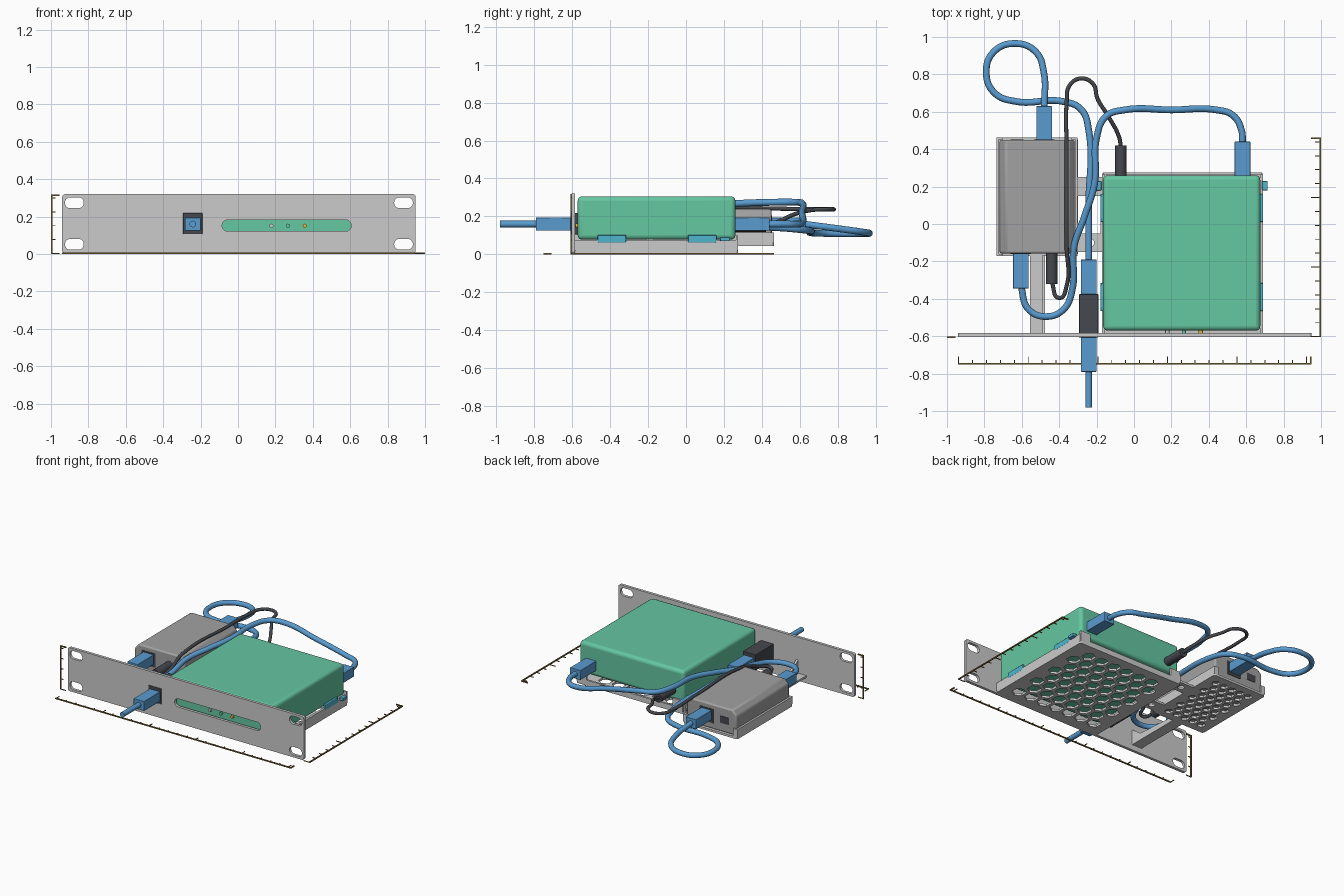
import bpy, math
from math import pi, cos, sin

if "Cube" in bpy.data.objects:
    bpy.data.objects.remove(bpy.data.objects["Cube"])


def mat(name, r, g, b):
    m = bpy.data.materials.new(name)
    m.diffuse_color = (r, g, b, 1)
    m.use_nodes = True
    m.node_tree.nodes["Principled BSDF"].inputs["Base Color"].default_value = m.diffuse_color
    return m


GREEN = mat("green", 0.13, 0.57, 0.36)
BLUE = mat("blue", 0.10, 0.33, 0.63)
DARK = mat("dark", 0.06, 0.065, 0.075)
CYAN = mat("cyan", 0.08, 0.46, 0.62)
OCHRE = mat("ochre", 0.22, 0.15, 0.04)
GREY = mat("case_grey", 0.36, 0.36, 0.36)
AMBER = mat("amber", 0.8, 0.45, 0.05)


def finish(o, m, angle=30):
    if m:
        o.data.materials.append(m)
    bpy.ops.object.select_all(action='DESELECT')
    o.select_set(True)
    bpy.context.view_layer.objects.active = o
    if o.type == 'CURVE':
        bpy.ops.object.convert(target='MESH')
        o = bpy.context.object
    bpy.ops.object.shade_smooth_by_angle(angle=math.radians(angle))
    return o


def mesh(name, verts, faces, m=None, bevel=0, seg=2):
    me = bpy.data.meshes.new(name)
    me.from_pydata(verts, [], faces)
    o = bpy.data.objects.new(name, me)
    bpy.context.collection.objects.link(o)
    if bevel:
        b = o.modifiers.new("bevel", 'BEVEL')
        b.width, b.segments = bevel, seg
    return finish(o, m)


def box(name, x0, x1, y0, y1, z0, z1, m=None, bevel=0, seg=2):
    v = [(x, y, z) for x in (x0, x1) for y in (y0, y1) for z in (z0, z1)]
    f = [(0, 1, 3, 2), (4, 6, 7, 5), (0, 4, 5, 1), (2, 3, 7, 6), (0, 2, 6, 4), (1, 5, 7, 3)]
    return mesh(name, v, f, m, bevel, seg)


def prism(name, pts, a, b, to3d, m=None, bevel=0):
    """Extrude a 2D profile from a to b; to3d places (u, v, depth)."""
    n = len(pts)
    v = [to3d(u, w, d) for d in (a, b) for u, w in pts]
    f = [tuple(range(n))[::-1], tuple(range(n, 2 * n))]
    f += [(i, (i + 1) % n, n + (i + 1) % n, n + i) for i in range(n)]
    return mesh(name, v, f, m, bevel)


def rod(name, x, y0, y1, z, r, m):
    pts = [(x + r * cos(k * pi / 12), z + r * sin(k * pi / 12)) for k in range(24)]
    return prism(name, pts, y0, y1, lambda u, w, d: (u, d, w), m)


def rrect(x0, x1, y0, y1, r, n=8):
    pts = []
    for cx, cy, a in ((x1 - r, y1 - r, 0), (x0 + r, y1 - r, 1), (x0 + r, y0 + r, 2), (x1 - r, y0 + r, 3)):
        pts += [(cx + r * cos((a + k / n) * pi / 2), cy + r * sin((a + k / n) * pi / 2)) for k in range(n + 1)]
    return pts


def plate(name, outlines, thick, loc, rot=(0, 0, 0), m=None):
    """Flat sheet: first outline is the rim, the others are holes."""
    c = bpy.data.curves.new(name, 'CURVE')
    c.dimensions, c.fill_mode, c.extrude = '2D', 'BOTH', thick / 2
    for pts in outlines:
        s = c.splines.new('POLY')
        s.points.add(len(pts) - 1)
        for p, (x, y) in zip(s.points, pts):
            p.co = (x, y, 0, 1)
        s.use_cyclic_u = True
    o = bpy.data.objects.new(name, c)
    o.location, o.rotation_euler = loc, rot
    bpy.context.collection.objects.link(o)
    return finish(o, m)


def cable(name, pts, r, m):
    c = bpy.data.curves.new(name, 'CURVE')
    c.dimensions, c.bevel_depth, c.bevel_resolution = '3D', r, 4
    c.resolution_u, c.use_fill_caps = 12, True
    s = c.splines.new('BEZIER')
    s.bezier_points.add(len(pts) - 1)
    for p, co in zip(s.bezier_points, pts):
        p.co = co
        p.handle_left_type = p.handle_right_type = 'AUTO'
    o = bpy.data.objects.new(name, c)
    bpy.context.collection.objects.link(o)
    return finish(o, m, 50)


def hexes(x0, x1, y0, y1, pitch, wall):
    """Honeycomb hole outlines that fit within the rectangle."""
    r, out, row = (pitch - wall) / math.sqrt(3), [], 0
    y = y0 + r
    while y <= y1 - r + 1e-4:
        x = x0 + pitch / 2 * (1 + row % 2)
        while x <= x1 - pitch / 2 + 1e-4:
            out.append([(x + r * sin(k * pi / 3), y + r * cos(k * pi / 3)) for k in range(6)])
            x += pitch
        y += pitch * math.sqrt(3) / 2
        row += 1
    return out


# Front panel with mounting slots, jack opening and light slot
holes = [rrect(x - 0.05, x + 0.05, z - 0.029, z + 0.029, 0.028)
         for x in (-0.875, 0.885) for z in (0.052, 0.274)]
holes += [rrect(-0.294, -0.191, 0.106, 0.219, 0.001, 1), rrect(-0.085, 0.605, 0.122, 0.182, 0.0295)]
plate("front_panel", [rrect(-0.94, 0.95, 0.005, 0.32, 0.015)] + holes, 0.02, (0, -0.594, 0), (pi / 2, 0, 0))

# Large vented tray
plate("large_tray_base", [rrect(-0.17, 0.69, -0.585, 0.275, 0.015)]
      + hexes(-0.115, 0.635, -0.53, 0.225, 0.107, 0.024), 0.016, (0, 0, 0.013))
for side, x in (("left", -0.17), ("right", 0.674)):
    box("large_tray_wall_" + side, x, x + 0.016, -0.585, 0.27, 0.02, 0.077)
box("large_tray_rear_lip", -0.165, 0.685, 0.261, 0.275, 0.02, 0.045)
for x in (-0.165, 0.605):
    box("large_tray_rear_stop", x, x + 0.08, 0.262, 0.275, 0.02, 0.10)

# Green router box with clips and indicator lights
box("router_box", -0.165, 0.675, -0.57, 0.26, 0.078, 0.306, GREEN, 0.024, 4)
for y in (-0.465, 0.01):
    for x in (-0.18, 0.675):
        box("side_clip", x, x + 0.016, y, y + 0.15, 0.062, 0.103, CYAN, 0.004)
for x in (-0.205, 0.685):
    box("corner_tab", x, x + 0.03, 0.18, 0.23, 0.07, 0.092, CYAN, 0.003)
for x, m in ((0.178, None), (0.267, GREEN), (0.357, AMBER)):
    rod("indicator_light", x, -0.582, -0.565, 0.151, 0.011, m)

# Small vented tray with links to the large tray
plate("small_tray_base", [rrect(-0.735, -0.30, -0.172, 0.463, 0.015)]
      + hexes(-0.69, -0.345, -0.125, 0.42, 0.069, 0.018), 0.016, (0, 0, 0.053))
for x in (-0.735, -0.316):
    box("small_tray_side_wall", x, x + 0.014, -0.165, 0.458, 0.06, 0.115)
    for y in (-0.172, 0.451):
        x0 = x if x < -0.5 else x - 0.02
        box("small_tray_corner_stop", x0, x0 + 0.035, y, y + 0.012, 0.06, 0.115)
for y in (-0.10, 0.20):
    ring = [(-0.235 + 0.022 * cos(k * pi / 8), y + 0.022 * sin(k * pi / 8)) for k in range(16)]
    plate("tray_link", [rrect(-0.31, -0.165, y - 0.05, y + 0.05, 0.008), ring], 0.016, (0, 0, 0.05))
box("link_step", -0.18, -0.166, -0.15, 0.25, 0.02, 0.058)

# Support arm from panel to small tray
box("support_arm", -0.555, -0.475, -0.588, -0.168, 0.045, 0.06)
prism("support_rib", [(-0.588, 0.05), (-0.165, 0.05), (-0.165, 0.075), (-0.50, 0.095), (-0.588, 0.16)],
      -0.49, -0.475, lambda u, w, d: (d, u, w))

# Grey power injector with chamfered top and ports
prism("injector_case", [(-0.718, 0.061), (-0.318, 0.061), (-0.318, 0.205), (-0.35, 0.24),
                        (-0.686, 0.24), (-0.718, 0.205)], -0.158, 0.45,
      lambda u, w, d: (u, d, w), GREY, 0.01)
for x, y in ((-0.48, 0.446), (-0.605, -0.161)):
    box("injector_socket", x - 0.055, x + 0.055, y, y + 0.007, 0.105, 0.205, DARK)
box("injector_spare_port", -0.66, -0.59, 0.446, 0.453, 0.125, 0.175, DARK)

# Panel jack with rear boot
box("panel_jack", -0.294, -0.191, -0.607, -0.375, 0.106, 0.219, DARK, 0.003)

# Blue network plugs
for x, y0, y1 in ((-0.242, -0.79, -0.60), (-0.242, -0.38, -0.19), (-0.48, 0.445, 0.63),
                  (-0.605, -0.345, -0.157), (0.58, 0.255, 0.44)):
    box("network_plug", x - 0.042, x + 0.042, y0, y1, 0.125, 0.195, BLUE, 0.003)

# Network cables
R = 0.018
cable("incoming_cable", [(-0.242, -0.98, 0.16), (-0.242, -0.78, 0.16)], R, BLUE)
cable("looped_cable", [(-0.242, -0.20, 0.16), (-0.242, 0.1, 0.155), (-0.242, 0.50, 0.14),
                       (-0.283, 0.613, 0.13), (-0.38, 0.655, 0.125), (-0.63, 0.655, 0.115),
                       (-0.745, 0.70, 0.112), (-0.79, 0.81, 0.11), (-0.75, 0.92, 0.11),
                       (-0.635, 0.965, 0.112), (-0.525, 0.92, 0.12), (-0.482, 0.81, 0.135),
                       (-0.48, 0.62, 0.16)], R, BLUE)
cable("router_cable", [(0.58, 0.43, 0.16), (0.575, 0.50, 0.16), (0.53, 0.58, 0.16), (0.44, 0.61, 0.165),
                       (0.2, 0.61, 0.22), (-0.05, 0.61, 0.27), (-0.15, 0.575, 0.275),
                       (-0.20, 0.46, 0.275), (-0.21, 0.22, 0.265), (-0.265, 0.04, 0.245),
                       (-0.32, -0.12, 0.22), (-0.33, -0.35, 0.175), (-0.375, -0.455, 0.16),
                       (-0.47, -0.495, 0.155), (-0.565, -0.455, 0.157), (-0.605, -0.33, 0.16)], R, BLUE)

# Dark power lead with barrel plugs
rod("router_power_plug", -0.07, 0.255, 0.42, 0.15, 0.031, DARK)
rod("injector_power_plug", -0.44, -0.32, -0.155, 0.15, 0.031, DARK)
cable("power_lead", [(-0.07, 0.41, 0.15), (-0.08, 0.465, 0.165), (-0.14, 0.58, 0.215), (-0.195, 0.67, 0.235),
                     (-0.22, 0.75, 0.238), (-0.285, 0.778, 0.238), (-0.345, 0.74, 0.238),
                     (-0.36, 0.65, 0.238), (-0.36, 0.40, 0.243), (-0.36, -0.12, 0.243),
                     (-0.36, -0.33, 0.17), (-0.40, -0.395, 0.15), (-0.44, -0.31, 0.15)], 0.011, DARK)


# Measuring rulers: thin bars with ticks every tenth part and longer ones each fifth
def ruler(name, start, length, along, across):
    def bar(tag, at, size, axis, w=0.008):
        lo, hi = list(start), list(start)
        for k in range(3):
            hi[k] += w
        lo[along] += at
        hi[along] = lo[along] + w
        ends = sorted((start[axis] + (at if axis == along else 0), start[axis] + size))
        lo[axis], hi[axis] = ends
        box(name + tag, lo[0], hi[0], lo[1], hi[1], lo[2], hi[2], OCHRE)
    bar("_bar", 0, length, along)
    for k in range(int(length / 0.0744) + 1):
        bar("_tick", k * 0.0744, across[1] * (1 if k % 5 == 0 else 0.55), across[0], 0.005)
    bar("_end", length - 0.008, across[1], across[0])


ruler("width_ruler", (-0.94, -0.75, 0), 1.89, 0, (1, 0.042))
ruler("depth_ruler", (0.992, -0.605, 0), 1.067, 1, (0, -0.045))
ruler("height_ruler", (-1.0, -0.609, 0), 0.318, 2, (0, 0.045))
